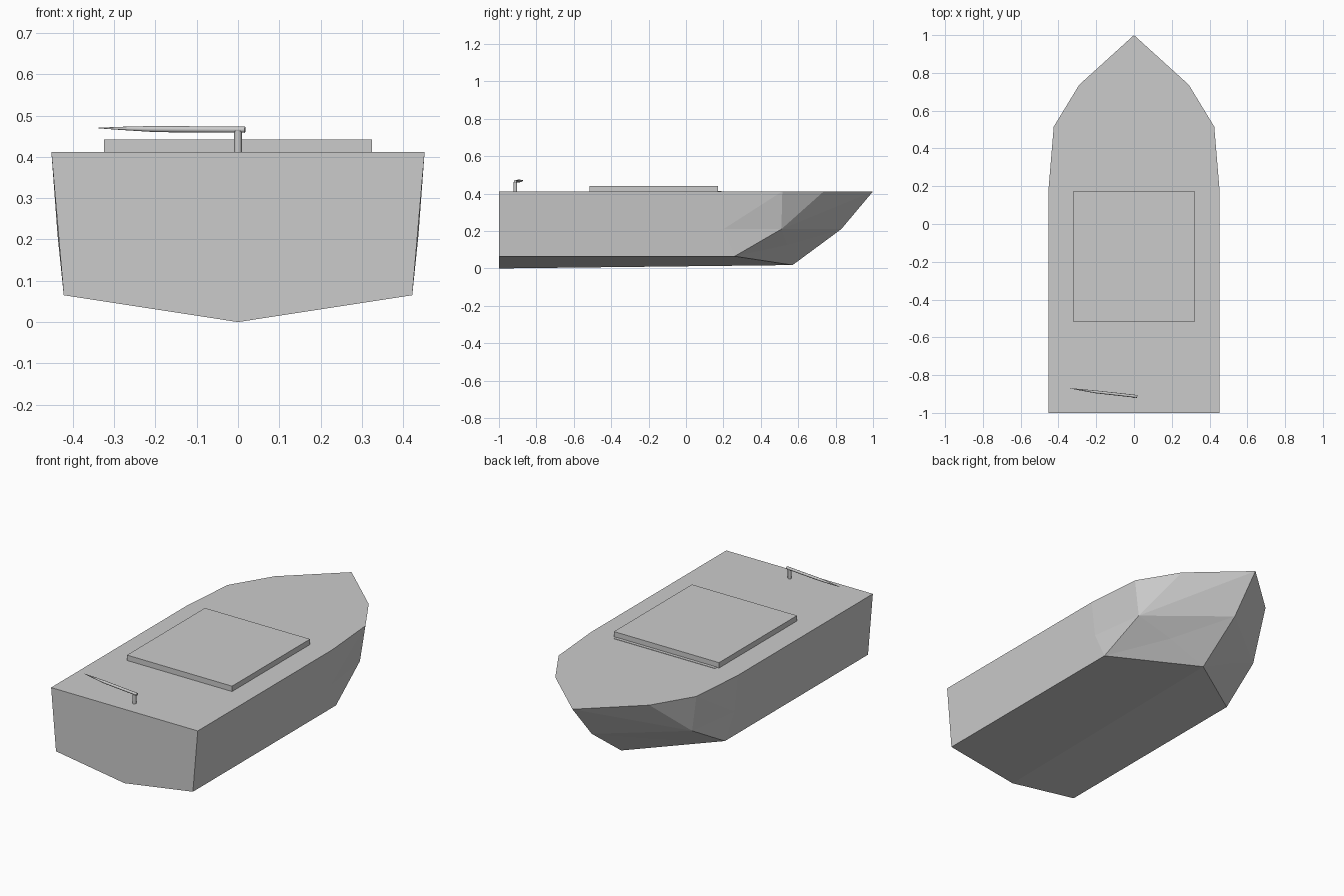
import bpy, bmesh, math
from mathutils import Vector

if "Cube" in bpy.data.objects:
    bpy.data.objects.remove(bpy.data.objects["Cube"])


def add_object(name, bm):
    bmesh.ops.recalc_face_normals(bm, faces=bm.faces[:])
    mesh = bpy.data.meshes.new(name)
    bm.to_mesh(mesh)
    bm.free()
    obj = bpy.data.objects.new(name, mesh)
    bpy.context.collection.objects.link(obj)
    return obj


def add_box(name, x, y0, y1, z0, z1):
    bm = bmesh.new()
    bmesh.ops.create_cube(bm, size=1)
    for v in bm.verts:
        v.co = (v.co.x * 2 * x, (y0 + y1) / 2 + v.co.y * (y1 - y0),
                (z0 + z1) / 2 + v.co.z * (z1 - z0))
    return add_object(name, bm)


def add_tube(name, rings, sides=12):
    """Loft round sections (centre, radius) along a path."""
    bm = bmesh.new()
    axis = (Vector(rings[-1][0]) - Vector(rings[0][0])).normalized()
    rot = axis.to_track_quat('Z', 'Y')
    loops = []
    for centre, r in rings:
        loops.append([bm.verts.new(Vector(centre) + rot @ Vector(
            (r * math.cos(2 * math.pi * i / sides), r * math.sin(2 * math.pi * i / sides), 0)))
            for i in range(sides)])
    for a, b in zip(loops, loops[1:]):
        for i in range(sides):
            j = (i + 1) % sides
            bm.faces.new((a[i], a[j], b[j], b[i]))
    bm.faces.new(loops[0])
    bm.faces.new(loops[-1])
    for f in bm.faces:
        f.smooth = len(f.verts) == 4
    return add_object(name, bm)


# Hull: one faceted half, mirrored across the keel
DECK = 0.412
points = {
    'keel_stern': (0, -1, 0), 'keel_fore': (0, 0.57, 0.018),
    'stem': (0, 0.83, 0.21), 'tip': (0, 1, DECK), 'deck_stern': (0, -1, DECK),
    'chine_stern': (0.422, -1, 0.065), 'chine_fore': (0.422, 0.26, 0.065),
    'side': (0.437, 0.2, 0.21), 'cheek': (0.395, 0.51, 0.21),
    'rail_stern': (0.452, -1, DECK), 'rail_mid': (0.452, 0.19, DECK),
    'rail_fore': (0.425, 0.515, DECK), 'rail_bow': (0.29, 0.737, DECK),
    'bow_centre': (0.204, 0.5425, 0.126),
}
faces = [
    'keel_stern chine_stern rail_stern deck_stern',
    'keel_stern keel_fore chine_fore chine_stern',
    'chine_stern chine_fore side rail_mid rail_stern',
    'side chine_fore cheek', 'side cheek rail_fore', 'side rail_fore rail_mid',
    'cheek rail_bow rail_fore', 'cheek tip rail_bow', 'cheek stem tip',
    'bow_centre chine_fore keel_fore', 'bow_centre keel_fore stem',
    'bow_centre stem cheek', 'bow_centre cheek chine_fore',
    'deck_stern rail_stern rail_mid rail_fore rail_bow tip',
]
bm = bmesh.new()
for side in (1, -1):
    verts = {k: bm.verts.new((x * side, y, z)) for k, (x, y, z) in points.items()}
    for f in faces:
        bm.faces.new([verts[k] for k in f.split()])
bmesh.ops.remove_doubles(bm, verts=bm.verts[:], dist=1e-5)
add_object("hull", bm)

# Hatch cover and the low strip along its forward edge
add_box("hatch_cover", 0.324, -0.515, 0.172, DECK, 0.442)
add_box("hatch_strip", 0.312, 0.172, 0.19, DECK - 0.004, DECK + 0.002)

# Tiller post and tapered handle
add_tube("tiller_post", [((0, -0.912, DECK - 0.002), 0.0095), ((0, -0.912, 0.463), 0.0095)])
add_tube("tiller_handle", [((0.017, -0.913, 0.466), 0.0075), ((-0.09, -0.901, 0.4665), 0.0075),
                           ((-0.2, -0.889, 0.4675), 0.0075), ((-0.28, -0.878, 0.469), 0.004),
                           ((-0.338, -0.87, 0.47), 0.0008)])
